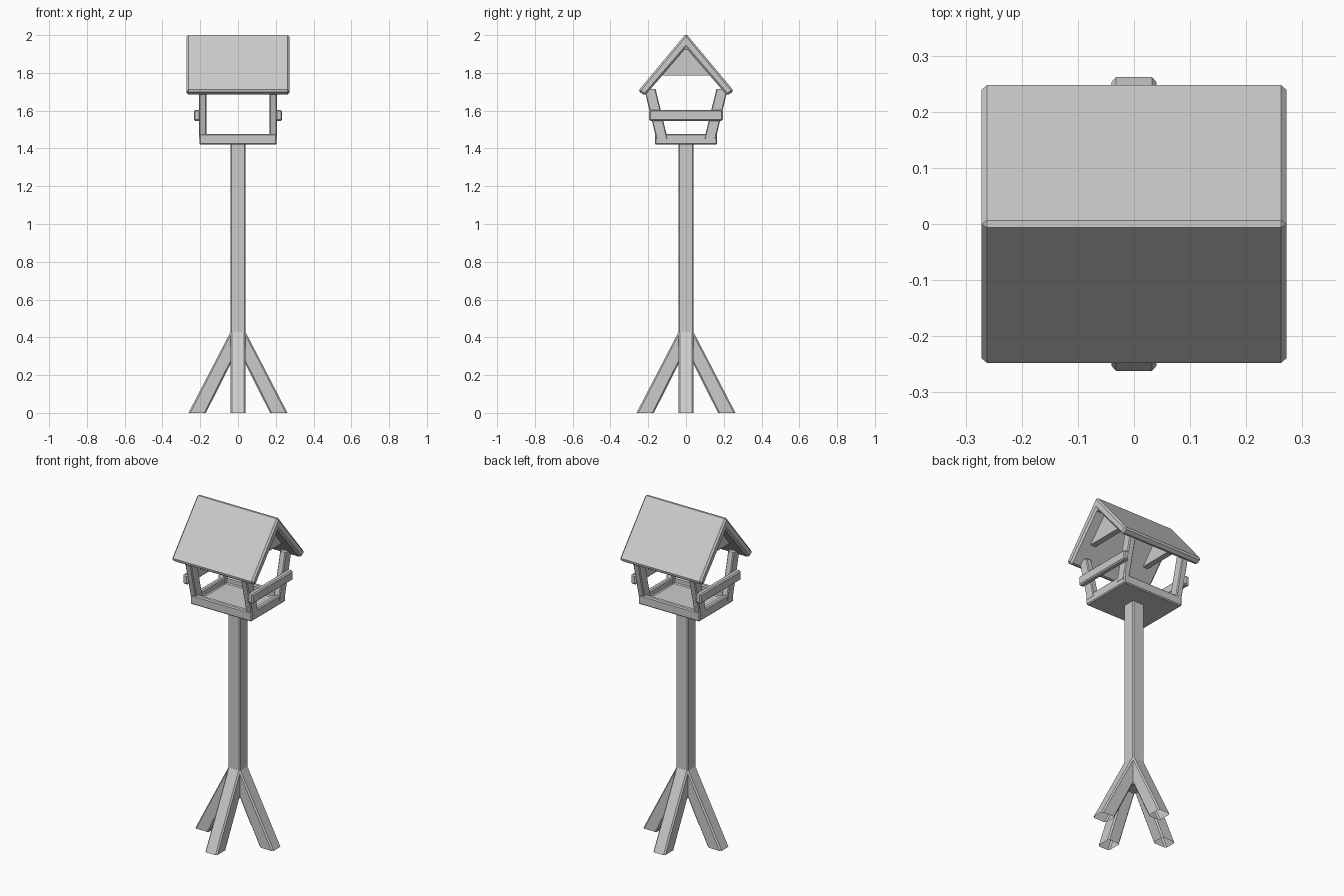
import bpy, bmesh, math

if "Cube" in bpy.data.objects:
    bpy.data.objects.remove(bpy.data.objects["Cube"])


def finish(name, bm, bevel=0.0):
    bmesh.ops.recalc_face_normals(bm, faces=bm.faces)
    me = bpy.data.meshes.new(name)
    bm.to_mesh(me)
    bm.free()
    ob = bpy.data.objects.new(name, me)
    bpy.context.collection.objects.link(ob)
    if bevel:
        m = ob.modifiers.new("chamfer", 'BEVEL')
        m.width = bevel
        m.segments = 1
        m.limit_method = 'ANGLE'
        m.angle_limit = math.radians(40)
    return ob


def loft(name, a, b, cap_a=True, cap_b=True, bevel=0.0):
    """Skin two rings of points into a bar."""
    bm = bmesh.new()
    ra = [bm.verts.new(p) for p in a]
    rb = [bm.verts.new(p) for p in b]
    n = len(ra)
    for i in range(n):
        j = (i + 1) % n
        bm.faces.new((ra[i], ra[j], rb[j], rb[i]))
    if cap_a:
        bm.faces.new(ra)
    if cap_b:
        bm.faces.new(rb)
    return finish(name, bm, bevel)


def octagon(u0, u1, v0, v1, c, d):
    """Rectangle with chamfered corners (c along u, d along v)."""
    return [(u0 + c, v0), (u1 - c, v0), (u1, v0 + d), (u1, v1 - d),
            (u1 - c, v1), (u0 + c, v1), (u0, v1 - d), (u0, v0 + d)]


def prism_x(name, profile, x0, x1, bevel=0.0):
    return loft(name, [(x0, y, z) for y, z in profile],
                [(x1, y, z) for y, z in profile], bevel=bevel)


# Main post
ring = octagon(-0.04, 0.04, -0.04, 0.04, 0.006, 0.006)
loft("post", [(x, y, 0.26) for x, y in ring], [(x, y, 1.43) for x, y in ring])

# Four splayed feet, open underneath
foot = octagon(0.17, 0.262, -0.04, 0.04, 0.009, 0.008)
top = octagon(0.26, 0.43, -0.04, 0.04, 0.017, 0.008)
for i in range(4):
    leg = loft(f"leg_{i + 1}", [(x, y, 0) for x, y in foot],
               [(0.039, y, z) for z, y in top], cap_a=False, cap_b=False)
    leg.rotation_euler.z = i * math.pi / 2

# Feeding tray: box with a sunken floor
bm = bmesh.new()
bmesh.ops.create_cube(bm, size=1)
for v in bm.verts:
    v.co.x *= 0.41
    v.co.y *= 0.33
    v.co.z = 1.4485 + v.co.z * 0.057
bm.normal_update()
lid = [f for f in bm.faces if f.normal.z > 0.9]
bmesh.ops.inset_region(bm, faces=lid, thickness=0.042)
res = bmesh.ops.extrude_face_region(bm, geom=lid)
bmesh.ops.delete(bm, geom=lid, context='FACES_ONLY')
for v in [g for g in res["geom"] if isinstance(g, bmesh.types.BMVert)]:
    v.co.z = 1.44
finish("tray", bm, 0.006)

# Slanted corner posts, side rails and gable boards
low = lambda s: octagon(s * 0.187 - 0.02, s * 0.187 + 0.02, -0.03, 0.03, 0.005, 0.005)
for s, side in ((-1, "left"), (1, "right")):
    for t, end in ((-1, "front"), (1, "back")):
        loft(f"{end}_{side}_corner_post",
             [(x, y + t * 0.127, 1.45) for x, y in low(s)],
             [(x, y + t * 0.191, 1.715) for x, y in low(s)])
    x0, x1 = sorted((s * 0.2, s * 0.234))
    prism_x(f"{side}_rail",
            [(-0.195, 1.546), (0.195, 1.546), (0.195, 1.604), (-0.195, 1.604)],
            x0, x1, bevel=0.007)
    x0, x1 = sorted((s * 0.17, s * 0.205))
    prism_x(f"{side}_gable", [(-0.135, 1.785), (0.135, 1.785), (0, 1.95)], x0, x1)

# Pitched roof
half = [(0.254, 1.704), (0.217, 1.68)]
roof = [(0, 2.008)] + half + [(0, 1.932)] + [(-y, z) for y, z in reversed(half)]
prism_x("roof", roof, -0.272, 0.272, bevel=0.01)
